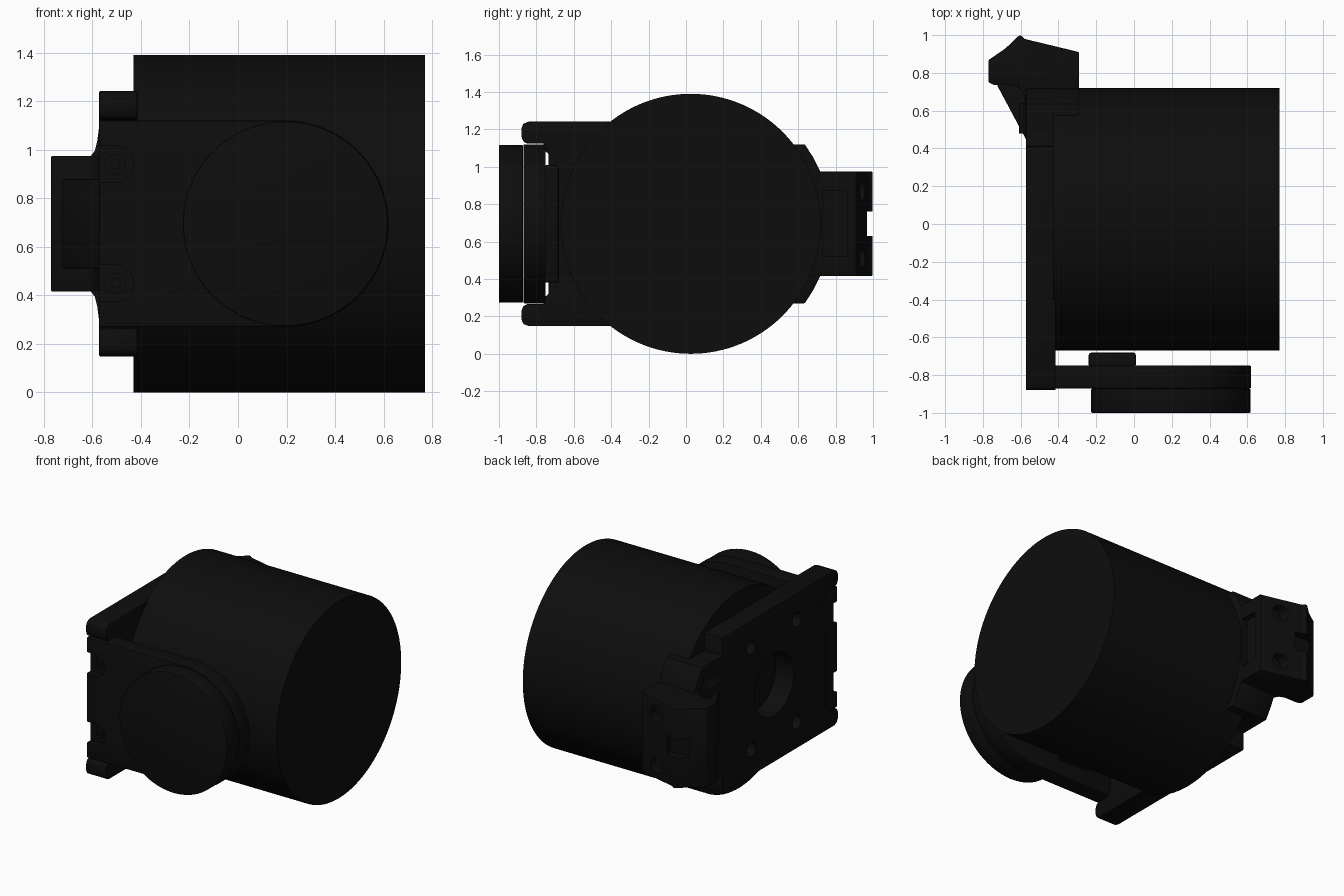
import bpy, bmesh
from math import sin, cos, pi, radians

cube = bpy.data.objects.get("Cube")
if cube:
    bpy.data.objects.remove(cube, do_unlink=True)

MID = 0.695  # height of the shared symmetry plane

black = bpy.data.materials.new("matte_black")
black.use_nodes = True
black.diffuse_color = (0.004, 0.004, 0.004, 1)
bsdf = black.node_tree.nodes["Principled BSDF"]
bsdf.inputs["Base Color"].default_value = black.diffuse_color
bsdf.inputs["Roughness"].default_value = 0.6


def prism(name, pts, axis, lo, hi):
    """Extrude a 2D outline along an axis (0=x, 1=y, 2=z)."""
    bm = bmesh.new()
    rings = []
    for level in (lo, hi):
        ring = []
        for p in pts:
            co = list(p)
            co.insert(axis, level)
            ring.append(bm.verts.new(co))
        rings.append(ring)
        bm.faces.new(ring)
    n = len(pts)
    for i in range(n):
        j = (i + 1) % n
        bm.faces.new((rings[0][i], rings[0][j], rings[1][j], rings[1][i]))
    bmesh.ops.recalc_face_normals(bm, faces=bm.faces)
    mesh = bpy.data.meshes.new(name)
    bm.to_mesh(mesh)
    bm.free()
    mesh.materials.append(black)
    ob = bpy.data.objects.new(name, mesh)
    bpy.context.collection.objects.link(ob)
    return ob


def arc(cu, cv, r, start=0, end=360, n=32):
    return [(cu + r * cos(radians(start + (end - start) * i / n)),
             cv + r * sin(radians(start + (end - start) * i / n)))
            for i in range(n + 1 if end - start < 360 else n)]


def rect(u0, u1, v0, v1):
    return [(u0, v0), (u1, v0), (u1, v1), (u0, v1)]


def mirror_z(lower):
    """Close an outline by reflecting its lower half about mid height."""
    return lower + [(u, 2 * MID - v) for u, v in reversed(lower)]


def activate(ob):
    bpy.ops.object.select_all(action='DESELECT')
    ob.select_set(True)
    bpy.context.view_layer.objects.active = ob


def cut(ob, cutters):
    for c in cutters:
        mod = ob.modifiers.new("cut", 'BOOLEAN')
        mod.operation = 'DIFFERENCE'
        mod.solver = 'EXACT'
        mod.object = c
        activate(ob)
        bpy.ops.object.modifier_apply(modifier=mod.name)
        bpy.data.objects.remove(c, do_unlink=True)


def finish(ob, bevel=0.0):
    activate(ob)
    if bevel:
        mod = ob.modifiers.new("soft_edges", 'BEVEL')
        mod.width = bevel
        mod.segments = 2
        mod.limit_method = 'ANGLE'
        mod.angle_limit = radians(40)
        bpy.ops.object.modifier_apply(modifier=mod.name)
    bpy.ops.object.shade_smooth_by_angle(angle=radians(30))


# Main drum lying along x
drum = prism("main_drum", arc(0.025, MID, MID, n=128), 0, -0.43, 0.77)
finish(drum)

# End plate with two rounded wings on its front edge
lower = [(-0.735, 0.32), (-0.76, 0.30), (-0.76, 0.265), (-0.85, 0.265), (-0.87, 0.255),
         (-0.88, 0.23), (-0.88, 0.185), (-0.87, 0.16), (-0.84, 0.148),
         (0.41, 0.148), (0.41, 0.27), (0.5, 0.27)]
plate = prism("end_plate", mirror_z(lower), 0, -0.572, -0.415)
finish(plate, 0.006)
holes = [prism("cutter", arc(-0.165, MID, 0.22, n=48), 0, -0.7, -0.3)]
for dy in (-0.255, 0.255):
    for dz in (-0.36, 0.36):
        holes.append(prism("cutter", arc(-0.165 + dy, MID + dz, 0.05), 0, -0.7, -0.3))
cut(plate, holes)
finish(plate)

# Front arm with a round end, and screw recesses open to the side
outline = [(-0.572, 0.27)] + arc(0.195, MID, 0.425, -90, 90, 48) + [(-0.572, 1.12)]
arm = prism("front_arm", outline, 1, -0.87, -0.75)
finish(arm, 0.006)
recesses = []
for s in (-1, 1):
    z = MID + s * 0.245
    slot = [(-0.7, z - 0.075)] + arc(-0.505, z, 0.075, -90, 90, 20) + [(-0.7, z + 0.075)]
    recesses.append(prism("cutter", slot, 1, -1.0, -0.825))
cut(arm, recesses)
finish(arm)
for s, side in ((-1, "lower"), (1, "upper")):
    head = prism(side + "_arm_screw", arc(-0.505, MID + s * 0.245, 0.042), 1, -0.84, -0.8)
    cut(head, [prism("cutter", arc(-0.505, MID + s * 0.245, 0.02, n=6), 1, -0.9, -0.825)])
    finish(head)

# Round cap on the arm and the pad behind it
cap = prism("arm_cap", arc(0.195, MID, 0.422, n=96), 1, -1.0, -0.872)
finish(cap, 0.006)
pad = prism("arm_inner_pad", rect(-0.24, 0.01, 0.38, 1.01), 1, -0.76, -0.68)
finish(pad, 0.015)

# Rear bracket base with flared sides
base = prism("bracket_base", mirror_z([(0.72, 0.42), (0.68, 0.34), (0.635, 0.27), (0.41, 0.27)]),
             0, -0.572, -0.29)
finish(base, 0.006)

# Hooked bracket head
hook = [(-0.575, 0.60), (-0.58, 0.68), (-0.605, 0.72), (-0.64, 0.735), (-0.74, 0.735),
        (-0.77, 0.75), (-0.77, 0.868), (-0.68, 0.93), (-0.61, 0.997), (-0.595, 0.997),
        (-0.58, 0.98), (-0.29, 0.91), (-0.29, 0.60)]
head = prism("bracket_head", hook, 2, 0.415, 0.975)
finish(head, 0.006)
cutters = [
    prism("cutter", rect(0.73, 0.86, 0.52, 0.87), 0, -0.33, -0.2),
    prism("cutter", rect(-0.73, -0.61, 0.66, 0.73), 1, 0.7, 0.78),
    prism("cutter", rect(-0.70, -0.53, 0.63, 0.76), 1, 0.93, 1.1),
]
for s in (-1, 1):
    cutters.append(prism("cutter", arc(-0.43, MID + s * 0.18, 0.055), 1, 0.88, 1.1))
cut(head, cutters)
finish(head)

# Sloping web that joins the head to the plate
web = prism("bracket_web", [(-0.57, 0.445), (-0.725, 0.735), (-0.70, 0.80), (-0.5, 0.80), (-0.5, 0.445)],
            2, 0.51, 0.88)
finish(web, 0.006)

# Fillets that flare the head out towards the base
for s, side in ((-1, "lower"), (1, "upper")):
    flare = [(-0.61, MID + s * 0.275), (-0.59, MID + s * 0.30), (-0.58, MID + s * 0.34),
             (-0.572, MID + s * 0.40), (-0.55, MID + s * 0.40), (-0.55, MID + s * 0.275)]
    finish(prism(side + "_bracket_flare", flare, 1, 0.48, 0.64))
